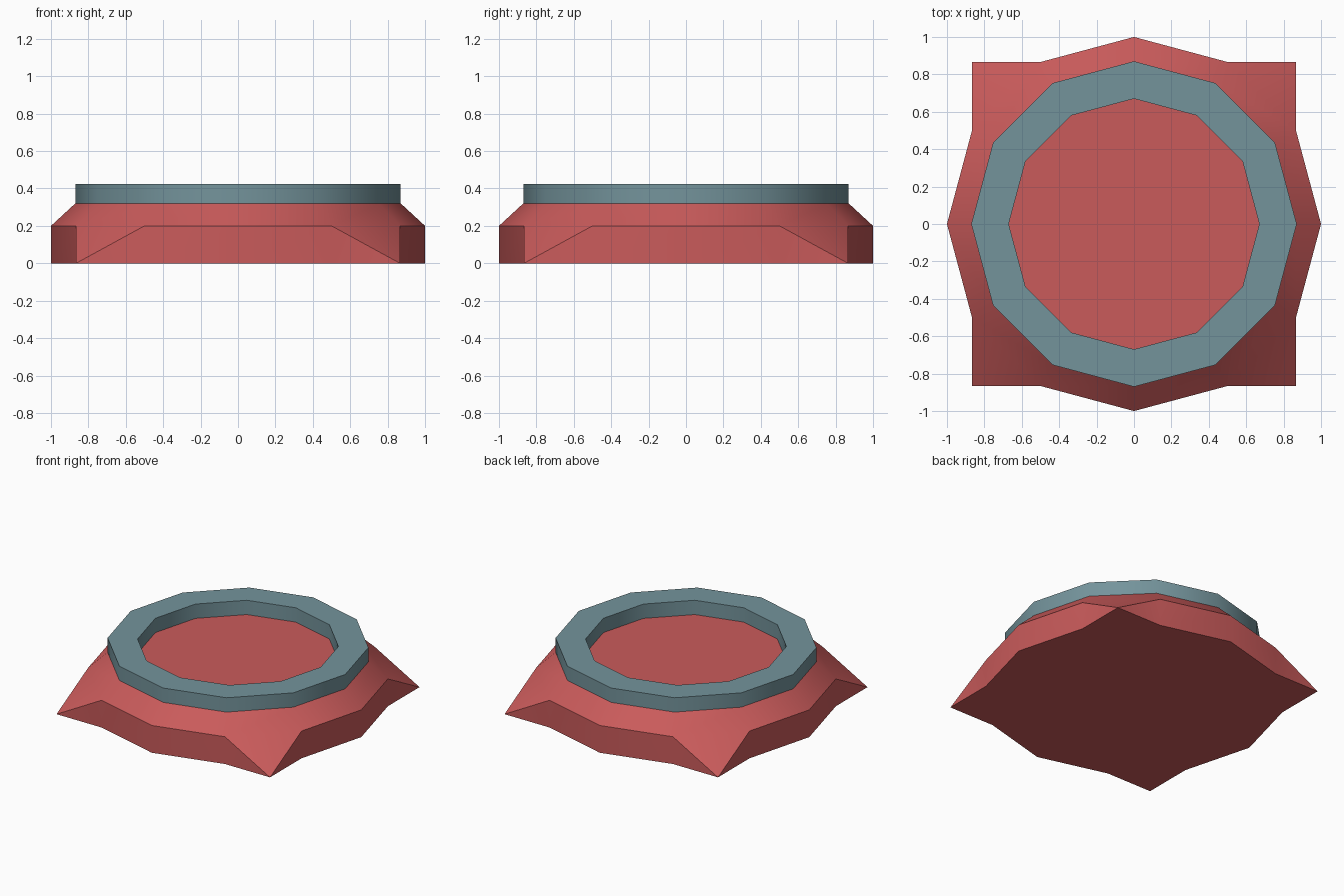
import bpy, bmesh
from math import sin, cos, pi, radians

if "Cube" in bpy.data.objects:
    bpy.data.objects.remove(bpy.data.objects["Cube"])

SIDES = 12


def ring_verts(bm, radius, z):
    return [bm.verts.new((radius * cos(2 * pi * i / SIDES),
                          radius * sin(2 * pi * i / SIDES), z)) for i in range(SIDES)]


def bridge(bm, lower, upper, skip=()):
    for i in range(SIDES):
        if i not in skip:
            j = (i + 1) % SIDES
            bm.faces.new((lower[i], lower[j], upper[j], upper[i]))


def finish(bm, name, color):
    bmesh.ops.recalc_face_normals(bm, faces=bm.faces)
    mesh = bpy.data.meshes.new(name)
    bm.to_mesh(mesh)
    bm.free()
    mat = bpy.data.materials.new(name + "_material")
    mat.diffuse_color = color
    mat.use_nodes = True
    mat.node_tree.nodes["Principled BSDF"].inputs["Base Color"].default_value = mat.diffuse_color
    mesh.materials.append(mat)
    obj = bpy.data.objects.new(name, mesh)
    bpy.context.collection.objects.link(obj)
    # Soft shading around the sides, crisp rims
    bpy.ops.object.select_all(action='DESELECT')
    obj.select_set(True)
    bpy.context.view_layer.objects.active = obj
    bpy.ops.object.shade_smooth_by_angle(angle=radians(35))


# Base: twelve-sided block with a tapered top and four pointed corner spurs
bm = bmesh.new()
bottom = ring_verts(bm, 1.0, 0.0)
rim = ring_verts(bm, 1.0, 0.2)
top = ring_verts(bm, 0.87, 0.32)
corners = (1, 4, 7, 10)
bridge(bm, bottom, rim, skip=corners)
bridge(bm, rim, top)
bm.faces.new(top)
outline = []
for i in range(SIDES):
    outline.append(bottom[i])
    if i in corners:
        j = (i + 1) % SIDES
        a = 2 * pi * (i + 0.5) / SIDES
        reach = 1.5 ** 0.5
        tip = bm.verts.new((reach * cos(a), reach * sin(a), 0))
        outline.append(tip)
        bm.faces.new((bottom[i], tip, rim[i]))
        bm.faces.new((tip, bottom[j], rim[j]))
        bm.faces.new((rim[i], tip, rim[j]))
bm.faces.new(outline)
finish(bm, "base", (0.59, 0.105, 0.105, 1))

# Raised collar around the recessed floor
bm = bmesh.new()
loops = [ring_verts(bm, r, z) for r, z in
         ((0.87, 0.32), (0.87, 0.425), (0.67, 0.425), (0.67, 0.32))]
for k in range(4):
    bridge(bm, loops[k], loops[(k + 1) % 4])
finish(bm, "collar", (0.175, 0.295, 0.33, 1))
